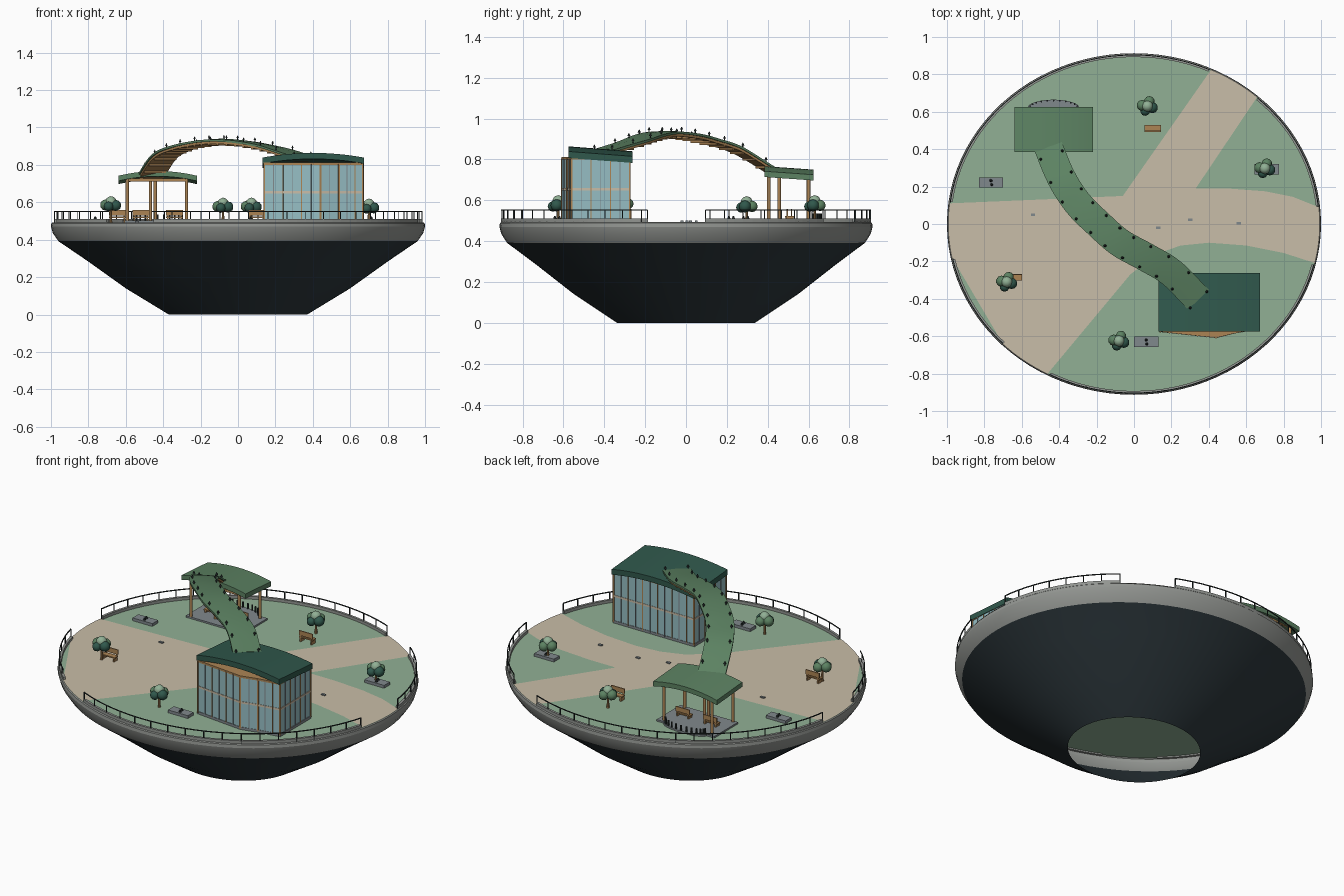
import bpy, bmesh, math
from mathutils import Vector, Matrix

if "Cube" in bpy.data.objects:
    bpy.data.objects.remove(bpy.data.objects["Cube"])

RX, RY, ZG = 0.993, 0.906, 0.493   # deck ellipse and ground height


def mat(name, r, g, b):
    lin = [(c / 255 / 12.92 if c < 11 else ((c / 255 + 0.055) / 1.055) ** 2.4) for c in (r, g, b)]
    m = bpy.data.materials.new(name)
    m.diffuse_color = (*lin, 1)
    m.use_nodes = True
    m.node_tree.nodes["Principled BSDF"].inputs["Base Color"].default_value = m.diffuse_color
    return m


GRASS = mat("grass green", 145, 176, 149)
PATH = mat("path tan", 201, 189, 168)
HULL = mat("hull dark slate", 46, 57, 62)
RIM = mat("concrete grey", 146, 149, 145)
WOOD = mat("wood brown", 172, 132, 84)
GLASS = mat("glass blue", 150, 190, 196)
LEAF = mat("roof garden green", 92, 130, 98)
DARK = mat("deep green", 48, 88, 76)
METAL = mat("dark metal", 42, 50, 50)
STONE = mat("stone grey", 128, 136, 140)


def finish(name, bm, m, smooth=None):
    me = bpy.data.meshes.new(name)
    bm.to_mesh(me)
    bm.free()
    ob = bpy.data.objects.new(name, me)
    bpy.context.collection.objects.link(ob)
    me.materials.append(m)
    if smooth:
        bpy.ops.object.select_all(action='DESELECT')
        ob.select_set(True)
        bpy.context.view_layer.objects.active = ob
        bpy.ops.object.shade_smooth_by_angle(angle=math.radians(smooth))
    return ob


def box(bm, x, y, z, sx, sy, sz, rot=0):
    """Box centred on x, y with its bottom at z."""
    M = Matrix.Translation((x, y, z + sz / 2)) @ Matrix.Rotation(rot, 4, 'Z') @ Matrix.Diagonal((sx, sy, sz, 1))
    bmesh.ops.create_cube(bm, size=1, matrix=M)


def cyl(bm, x, y, z, r, h, n=8, r2=None):
    bmesh.ops.create_cone(bm, cap_ends=True, segments=n, radius1=r, radius2=r if r2 is None else r2,
                          depth=h, matrix=Matrix.Translation((x, y, z + h / 2)))


def prism(bm, pts, z0, z1):
    lo = [bm.verts.new((x, y, z0)) for x, y in pts]
    hi = [bm.verts.new((x, y, z1)) for x, y in pts]
    bm.faces.new(hi)
    bm.faces.new(lo[::-1])
    for i in range(len(pts)):
        j = (i + 1) % len(pts)
        bm.faces.new((lo[i], lo[j], hi[j], hi[i]))


def loft(bm, rings, closed_profile=False, closed=False, caps=False):
    """Skin a list of point rings."""
    v = [[bm.verts.new(p) for p in r] for r in rings]
    n, m = len(v), len(v[0])
    for i in range(n if closed else n - 1):
        for k in range(m if closed_profile else m - 1):
            a, b = v[i], v[(i + 1) % n]
            bm.faces.new((a[k], b[k], b[(k + 1) % m], a[(k + 1) % m]))
    if caps:
        bm.faces.new(v[0])
        bm.faces.new(v[-1][::-1])
    bmesh.ops.recalc_face_normals(bm, faces=bm.faces)


def ell(deg, s=1.0, z=ZG):
    t = math.radians(deg)
    return Vector((RX * s * math.cos(t), RY * s * math.sin(t), z))


def arc(a, b, n=8):
    return [tuple(ell(a + (b - a) * i / n)[:2]) for i in range(n + 1)]


# hull and rim: open elliptical lathe
def lathe(name, profile, m):
    bm = bmesh.new()
    loft(bm, [[(r * math.cos(t), 0.913 * r * math.sin(t), z) for r, z in profile]
              for t in (math.tau * i / 96 for i in range(96))], closed=True)
    finish(name, bm, m, 20)


lathe("hull", [(.37, 0), (.6, .14), (.81, .29), (.96, .392)], HULL)
lathe("rim", [(.96, .392), (.99, .435), (1, .47), (.998, .488), (.992, ZG)], RIM)

# ground and paths
bm = bmesh.new()
bm.faces.new([bm.verts.new(ell(i * 3.75)) for i in range(96)])
finish("lawn", bm, GRASS)
outline = (arc(-13.3, 5.7) + [(.85, .145), (.7, .175), (.5, .19), (.33, .19)] + arc(48.5, 65.5)
           + [(-.06, .15), (-.4, .135)] + arc(173, 191.4) + [(-.28, -.155)] + arc(225.2, 242.2)
           + [(-.02, -.27), (.12, -.16), (.25, -.115), (.4, -.1), (.6, -.115), (.8, -.155)])
bm = bmesh.new()
bm.faces.new([bm.verts.new((x, y, ZG + .002)) for x, y in outline])
bmesh.ops.triangulate(bm, faces=bm.faces)
finish("paths", bm, PATH)
bm = bmesh.new()
for x, y in ((-.54, .05), (.13, -.02), (.3, .022), (.56, .005)):
    box(bm, x, y, ZG, .024, .014, .008)
finish("path_markers", bm, STONE)

# curbs and railings between the path openings
curb, rail = bmesh.new(), bmesh.new()
for a, b in ((6, 48), (66, 172.5), (192, 225), (243, 346)):
    n = round((b - a) / 3)
    angs = [a + (b - a) * i / n for i in range(n + 1)]
    loft(curb, [[ell(t, s, z) for s, z in ((1, .485), (1, .51), (.985, .51), (.985, .485))] for t in angs],
         True, caps=True)
    for z in (.549,):
        loft(rail, [[ell(t, s, z + d) for s, d in ((1, 0), (1, .005), (.995, .005), (.995, 0))] for t in angs],
             True, caps=True)
    for t in angs[::2]:
        p = ell(t, .9965)
        box(rail, p.x, p.y, .49, .005, .005, .062)
finish("curbs", curb, RIM)
finish("railings", rail, METAL)


# arched roof slab
def roof(name, x0, x1, y0, y1, z, crown, tilt, th, m):
    bm, rings = bmesh.new(), []
    for i in range(17):
        u = i / 8 - 1
        x, h = (x0 + x1) / 2 + u * (x1 - x0) / 2, z + crown * (1 - u * u)
        rings.append([(x, y0, h + tilt), (x, y1, h), (x, y1, h - th), (x, y0, h + tilt - th)])
    loft(bm, rings, True, caps=True)
    finish(name, bm, m, 30)


roof("pavilion_roof", -.64, -.22, .385, .625, .725, .025, .017, .028, LEAF)
roof("hall_roof", .13, .673, -.575, -.262, .815, .025, .024, .032, DARK)
roof("hall_roof_strip", .18, .64, -.57, -.54, .832, .022, .002, .012, LEAF)

# pavilion: slab, posts, beams, rack
bm = bmesh.new()
back = [(-.43 + .14 * math.cos(t), .62 + .045 * math.sin(t)) for t in (math.pi * i / 12 for i in range(13))]
prism(bm, [(-.62, .395), (-.24, .395), (-.24, .62)] + back + [(-.62, .62)], .485, .503)
finish("pavilion_slab", bm, STONE)
bm = bmesh.new()
for x, y in ((-.592, .405), (-.592, .6), (-.275, .6), (-.275, .405), (-.468, .456), (-.442, .456)):
    cyl(bm, x, y, .49, .009, .235, 10)
for y in (.405, .6):
    box(bm, -.433, y, .712, .33, .012, .014)
finish("pavilion_posts", bm, WOOD, 40)
bm = bmesh.new()
for i in range(13):
    t = math.pi * i / 12
    cyl(bm, -.43 + .13 * math.cos(t), .62 + .04 * math.sin(t), .5, .005, .035, 6)
finish("pavilion_balusters", bm, METAL)


# benches
def bench(name, x, y, rot):
    bm = bmesh.new()
    box(bm, 0, 0, .516, .09, .032, .007)
    box(bm, 0, .016, .53, .09, .006, .028)
    for s in (-1, 1):
        box(bm, s * .036, 0, .49, .008, .028, .028)
        box(bm, s * .036, .016, .49, .008, .006, .06)
    bm.transform(Matrix.Translation((x, y, 0)) @ Matrix.Rotation(rot, 4, 'Z'))
    finish(name, bm, WOOD)


for i, (x, y, r) in enumerate(((-.52, .5, 0), (-.34, .5, 0), (.1, .512, math.pi), (-.645, -.285, 0))):
    bench(f"bench_{i + 1}", x, y, r)

# low stone planters with small plants
bm, plants = bmesh.new(), bmesh.new()
for x, y in ((-.765, .222), (.065, -.63), (.71, .293)):
    box(bm, x, y, .488, .13, .055, .022)
    for dx, dy in ((0, .01), (.004, -.012)):
        cyl(plants, x + dx, y + dy, .508, .009, .016, 6, .003)
finish("planters", bm, STONE)
finish("planter_plants", plants, METAL)

# trees: trunk and clustered crown
BLOBS = {DARK: [(.026, -.008, .575, .03), (-.012, -.026, .57, .026)],
         LEAF: [(-.028, .004, .578, .03), (.01, .026, .575, .028)],
         GRASS: [(0, 0, .595, .03)]}
for i, (x, y, h) in enumerate(((.072, .63, 0), (.7, .297, -.005), (-.68, -.31, .008), (-.08, -.625, 0))):
    bm = bmesh.new()
    cyl(bm, x, y, .49, .008, .075, 8, .005)
    finish(f"tree_{i + 1}_trunk", bm, WOOD)
    for k, (m, blobs) in enumerate(BLOBS.items()):
        bm = bmesh.new()
        for dx, dy, z, r in blobs:
            bmesh.ops.create_icosphere(bm, subdivisions=2, radius=r,
                                       matrix=Matrix.Translation((x + dx, y + dy, z + h)))
        finish(f"tree_{i + 1}_crown_{k + 1}", bm, m, 60)

# glass hall with bent front
plan = [(.14, -.575), (.44, -.607), (.54, -.582), (.668, -.56), (.668, -.275), (.14, -.275)]
grow = lambda s: [(.405 + (x - .405) * s, -.43 + (y + .43) * s) for x, y in plan]
for name, s, z0, z1, m in (("hall_glass", 1, .49, .8, GLASS), ("hall_top_beam", 1.012, .8, .812, WOOD),
                           ("hall_mid_band", 1.012, .648, .66, PATH), ("hall_base", 1.015, .488, .508, STONE)):
    bm = bmesh.new()
    prism(bm, grow(s), z0, z1)
    finish(name, bm, m)
wood, metal = bmesh.new(), bmesh.new()
for i, p in enumerate(plan):
    a, b = Vector(p), Vector(plan[(i + 1) % 6])
    d = b - a
    n = max(2, round(d.length / .05))
    for k in range(n):
        q = a + d * k / n
        w = .009 if k == 0 else .004
        box(wood if k % 2 == 0 else metal, q.x, q.y, .5, w, .008, .305, math.atan2(d.y, d.x))
finish("hall_wood_mullions", wood, WOOD)
finish("hall_thin_mullions", metal, STONE)

# garden bridge sweeping from pavilion roof to hall roof
ctrl = [Vector(p) for p in ((-.465, .43, .752), (-.39, .25, .86), (-.3, .11, .905), (-.19, 0, .93),
                            (-.075, -.1, .938), (.06, -.175, .925), (.2, -.26, .895), (.345, -.405, .85))]
ctrl = [2 * ctrl[0] - ctrl[1]] + ctrl + [2 * ctrl[-1] - ctrl[-2]]
path = []
for i in range(1, len(ctrl) - 2):
    p0, p1, p2, p3 = ctrl[i - 1:i + 3]
    for t in (k / 6 for k in range(6)):
        path.append(.5 * (2 * p1 + (p2 - p0) * t + (2 * p0 - 5 * p1 + 4 * p2 - p3) * t * t
                          + (3 * p1 - p0 - 3 * p2 + p3) * t ** 3))
path.append(ctrl[-2])
frames = []
for i, p in enumerate(path):
    d = path[min(i + 1, len(path) - 1)] - path[max(i - 1, 0)]
    frames.append((p, Vector((-d.y, d.x, 0)).normalized(), d))


def ribbon(name, w, z0, z1, dome, m):
    bm = bmesh.new()
    up = lambda z: Vector((0, 0, z))
    loft(bm, [[p + s * w + up(z1), p + up(z1 + dome), p - s * w + up(z1), p - s * w + up(z0), p + s * w + up(z0)]
              for p, s, d in frames], True, caps=True)
    finish(name, bm, m, 35)


ribbon("bridge_green_top", .077, -.014, -.002, .004, LEAF)
ribbon("bridge_wood_soffit", .07, -.026, -.014, 0, WOOD)
ribs, sprigs = bmesh.new(), bmesh.new()
for i, (p, s, d) in enumerate(frames):
    if i % 2 == 0:
        box(ribs, p.x, p.y, p.z - .034, .01, .13, .012, math.atan2(d.y, d.x))
    if i % 4 == 2:
        for side in (-1, 1):
            q = p + s * side * .062
            cyl(sprigs, q.x, q.y, q.z - .004, .003, .014, 6)
            cyl(sprigs, q.x, q.y, q.z + .008, .008, .014, 6, .001)
finish("bridge_ribs", ribs, WOOD)
finish("bridge_sprigs", sprigs, METAL)
